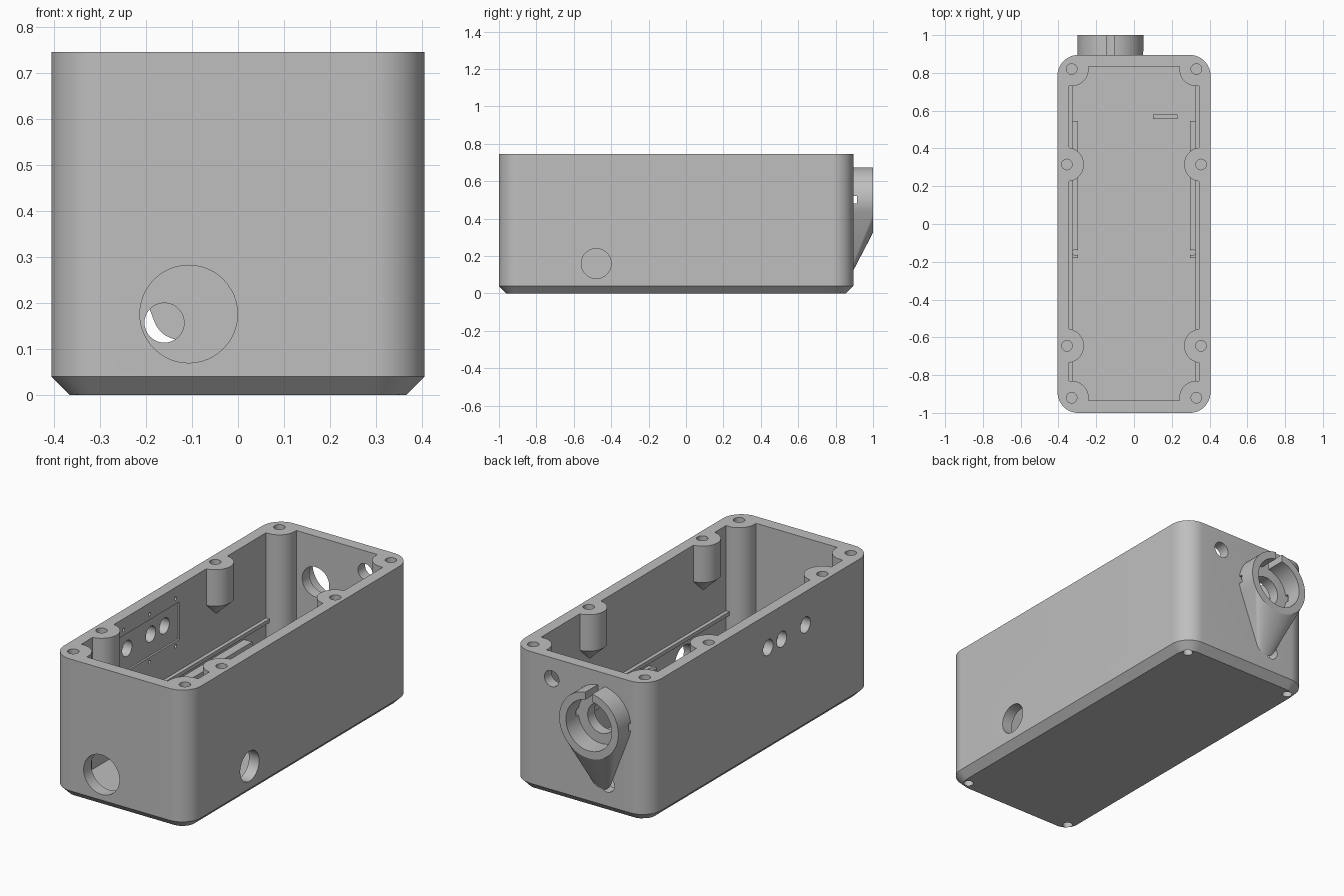
import bpy, bmesh
from math import cos, sin, tau, pi
from mathutils import Vector

if "Cube" in bpy.data.objects:
    bpy.data.objects.remove(bpy.data.objects["Cube"], do_unlink=True)

grey = bpy.data.materials.new("plain_grey")
grey.use_nodes = True
colour = (0.52, 0.52, 0.52, 1)
grey.diffuse_color = colour
grey.node_tree.nodes["Principled BSDF"].inputs["Base Color"].default_value = colour


def hull(name, points):
    """Convex solid around the points, with coplanar faces merged."""
    bm = bmesh.new()
    for p in points:
        bm.verts.new(p)
    res = bmesh.ops.convex_hull(bm, input=bm.verts)
    junk = [g for g in res["geom_interior"] + res["geom_unused"]
            if isinstance(g, bmesh.types.BMVert)]
    bmesh.ops.delete(bm, geom=list(set(junk)), context="VERTS")
    bmesh.ops.dissolve_limit(bm, angle_limit=0.005, verts=bm.verts, edges=bm.edges)
    bmesh.ops.recalc_face_normals(bm, faces=bm.faces)
    me = bpy.data.meshes.new(name)
    bm.to_mesh(me)
    bm.free()
    me.materials.append(grey)
    ob = bpy.data.objects.new(name, me)
    bpy.context.collection.objects.link(ob)
    return ob


def ring(centre, r, axis="z", n=48):
    """Points of a circle whose normal is the axis."""
    u, v = {"x": ((0, 1, 0), (0, 0, 1)), "y": ((1, 0, 0), (0, 0, 1)),
            "z": ((1, 0, 0), (0, 1, 0))}[axis]
    return [Vector(centre) + Vector(u) * r * cos(tau * i / n)
            + Vector(v) * r * sin(tau * i / n) for i in range(n)]


def rod(name, a, b, r, axis):
    return hull(name, ring(a, r, axis) + ring(b, r, axis))


def box(name, xs, ys, zs):
    return hull(name, [(x, y, z) for x in xs for y in ys for z in zs])


def cut(ob, cutter):
    """Subtract the cutter, bake the result and drop the cutter."""
    cutter.hide_render = True
    mod = ob.modifiers.new("cut", "BOOLEAN")
    mod.operation, mod.solver, mod.object = "DIFFERENCE", "EXACT", cutter
    bpy.context.view_layer.update()
    deps = bpy.context.evaluated_depsgraph_get()
    me = bpy.data.meshes.new_from_object(ob.evaluated_get(deps))
    ob.modifiers.clear()
    ob.data = me
    bpy.data.objects.remove(cutter, do_unlink=True)


W, FRONT, BACK, H = 0.405, -1.0, 0.895, 0.745
FLOOR, INX, INF, INB = 0.04, 0.345, -0.935, 0.835
R, CH = 0.11, 0.04
SIDES = (-1, 1)
corners = [(sx * 0.33, y, sx, sy) for sx in SIDES for y, sy in ((-0.92, -1), (0.82, 1))]
middles = [(sx * 0.355, y) for sx in SIDES for y in (-0.645, 0.315)]

# Housing with rounded corners and chamfered base
pts = []
for sx in SIDES:
    for y in (FRONT + R, BACK - R):
        c = (sx * (W - R), y)
        pts += ring((*c, 0), R - CH, n=64) + ring((*c, CH), R, n=64) + ring((*c, H), R, n=64)
housing = hull("housing", pts)

# Cavity, leaving the screw posts standing
cavity = box("cavity", (-INX, INX), (INF, INB), (FLOOR, H + 0.1))
for x, y, sx, sy in corners:
    pts = []
    for z in (-0.1, H + 0.3):
        for dx, dy in ((0, 0), (sx, 0), (0, sy), (sx, sy)):
            pts += ring((x + dx * 0.2, y + dy * 0.2, z), 0.09)
    cut(cavity, hull("post_space", pts))
for x, y in middles:
    cut(cavity, hull("post_space", ring((x, y, H + 0.3), 0.09)
                     + ring((x, y, 0.55), 0.09) + [(x, y, 0.465)]))
cut(housing, cavity)

# Screw holes in the posts and pockets under the corners
for x, y, sx, sy in corners:
    cut(housing, rod("screw", (x, y, 0.42), (x, y, H + 0.1), 0.028, "z"))
    cut(housing, rod("pocket", (x, y, -0.1), (x, y, 0.07), 0.025, "z"))
for x, y in middles:
    cut(housing, rod("screw", (x, y, 0.58), (x, y, H + 0.1), 0.028, "z"))

# Front, back and right-hand wall openings
cut(housing, rod("opening", (-0.107, -1.1, 0.176), (-0.107, -0.9, 0.176), 0.106, "y"))
for x, z, r in ((-0.125, 0.5, 0.08), (0.168, 0.633, 0.043), (-0.16, 0.157, 0.043)):
    cut(housing, rod("opening", (x, 0.8, z), (x, 1.0, z), r, "y"))
cut(housing, rod("opening", (0.3, -0.48, 0.16), (0.5, -0.48, 0.16), 0.08, "x"))

# Recessed panel with three openings and small pin holes
cut(housing, box("recess", (-0.355, -0.3), (-0.51, 0.0), (0.455, 0.655)))
for y in (-0.43, -0.23, -0.115):
    cut(housing, rod("opening", (-0.5, y, 0.567), (-0.3, y, 0.567), 0.042, "x"))
for y in (-0.475, -0.255, -0.035):
    for z in (0.43, 0.685):
        cut(housing, rod("pin", (-0.365, y, z), (-0.3, y, z), 0.009, "x"))

# Rails and shelves along both inner walls
parts = [housing]
for sx, side in ((-1, "right"), (1, "left")):
    parts.append(box(side + "_rail", (sx * 0.325, sx * 0.36), (-0.87, 0.77), (0.27, 0.29)))
    shelf = box(side + "_shelf", (sx * 0.297, sx * 0.36), (-0.18, 0.545), (0.215, 0.245))
    cut(shelf, rod("pin", (sx * 0.31, -0.15, 0.2), (sx * 0.31, -0.15, 0.3), 0.016, "z"))
    parts.append(shelf)

# Small rib on the floor
parts.append(box("floor_rib", (0.1, 0.23), (0.557, 0.58), (0.03, 0.09)))

# Socket on the back with a tapering support
cx, cz, wall = -0.125, 0.5, 0.893
socket = hull("socket", ring((cx, 1, cz), 0.175, "y", 64) + ring((cx, wall, cz), 0.175, "y", 64)
              + ring((cx, wall, 0.18), 0.06, "y"))
cut(socket, rod("bore", (cx, 0.8, cz), (cx, 1.1, cz), 0.135, "y"))
cut(socket, box("key_slot", (-0.145, -0.105), (0.8, 1.1), (cz, 0.8)))
cut(socket, box("side_slot", (-0.4, 0.2), (0.8, 0.914), (0.48, 0.52)))
parts.append(socket)

# Smooth curves, keep hard edges
bpy.ops.object.select_all(action="DESELECT")
for ob in parts:
    ob.select_set(True)
bpy.context.view_layer.objects.active = housing
bpy.ops.object.shade_smooth_by_angle(angle=pi / 7)
